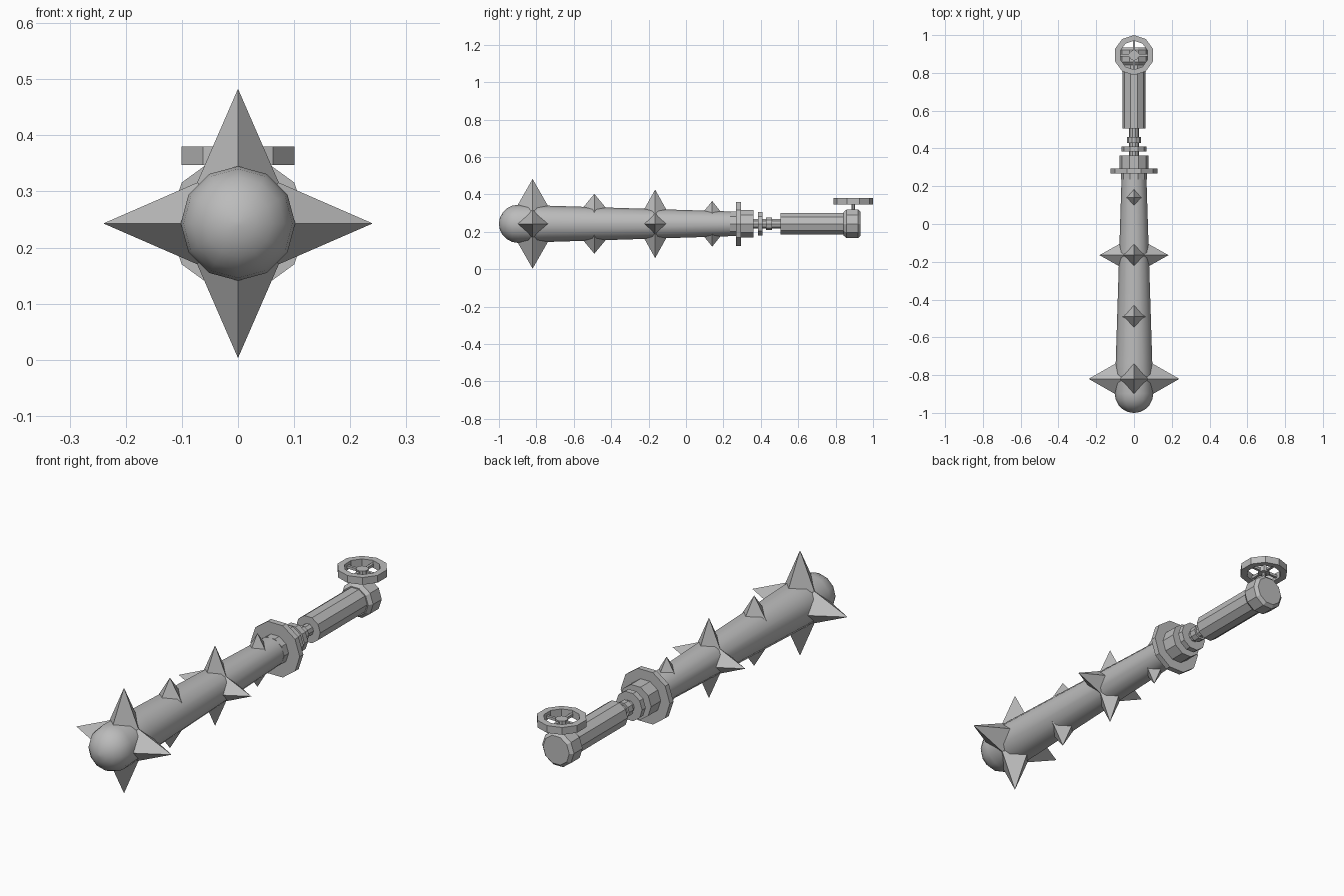
import bpy, bmesh, math
from mathutils import Matrix, Vector

if "Cube" in bpy.data.objects:
    bpy.data.objects.remove(bpy.data.objects["Cube"])

AXIS_Z = 0.243
grey = bpy.data.materials.new("iron grey")
grey.diffuse_color = (0.5, 0.5, 0.5, 1)
grey.use_nodes = True
grey.node_tree.nodes["Principled BSDF"].inputs["Base Color"].default_value = grey.diffuse_color


def finish(name, bm, smooth=None):
    bmesh.ops.recalc_face_normals(bm, faces=bm.faces)
    me = bpy.data.meshes.new(name)
    bm.to_mesh(me)
    bm.free()
    ob = bpy.data.objects.new(name, me)
    bpy.context.collection.objects.link(ob)
    me.materials.append(grey)
    if smooth:
        bpy.ops.object.select_all(action='DESELECT')
        ob.select_set(True)
        bpy.context.view_layer.objects.active = ob
        bpy.ops.object.shade_smooth_by_angle(angle=math.radians(smooth))
    return ob


def lathe(name, profile, sides=10, smooth=None):
    """Solid of revolution about the long y axis; profile holds (y, radius)."""
    bm = bmesh.new()
    rings = []
    for y, r in profile:
        rings.append([bm.verts.new((r * math.cos(a), y, AXIS_Z + r * math.sin(a)))
                      for a in (math.tau * i / sides for i in range(sides))])
    for a, b in zip(rings, rings[1:]):
        for i in range(sides):
            j = (i + 1) % sides
            bm.faces.new((a[i], a[j], b[j], b[i]))
    bm.faces.new(rings[0])
    bm.faces.new(rings[-1])
    return finish(name, bm, smooth)


def spike(name, y, tip, base, half_x, half_y, angle):
    """Four-sided spike pointing away from the axis, edges along the axes."""
    bm = bmesh.new()
    top = bm.verts.new((0, y, tip))
    ring = [bm.verts.new(p) for p in ((half_x, y, base), (0, y + half_y, base),
                                      (-half_x, y, base), (0, y - half_y, base))]
    for i in range(4):
        bm.faces.new((ring[i], ring[(i + 1) % 4], top))
    bm.faces.new(ring[::-1])
    bm.transform(Matrix.Translation((0, 0, AXIS_Z)) @ Matrix.Rotation(angle, 4, 'Y'))
    return finish(name, bm)


def upright(name, z0, z1, radius, y, sides=10):
    bm = bmesh.new()
    bmesh.ops.create_cone(bm, cap_ends=True, segments=sides, radius1=radius,
                          radius2=radius, depth=z1 - z0,
                          matrix=Matrix.Translation((0, y, (z0 + z1) / 2)))
    return finish(name, bm)


# Club shaft with a rounded striking end
R = 0.102
dome = [(-0.898 - R * math.cos(t), R * math.sin(t))
        for t in (math.radians(a) for a in (3, 18, 36, 54, 72, 90))]
lathe("club_shaft", dome + [(-0.74, 0.097), (0.24, 0.066)], 12, 40)

# Spikes: y, tip, base, half x, half y, number around the shaft
for k, (y, tip, base, hx, hy, count) in enumerate((
        (-0.82, 0.24, 0.07, 0.074, 0.097, 4),
        (-0.49, 0.16, 0.06, 0.062, 0.083, 2),
        (-0.165, 0.183, 0.045, 0.061, 0.077, 4),
        (0.14, 0.122, 0.045, 0.046, 0.062, 2))):
    for i in range(count):
        spike(f"spike_{k + 1}_{i + 1}", y, tip, base, hx, hy, math.tau * i / count)

# Guard collars and neck
lathe("front_collar", [(0.235, 0.068), (0.27, 0.068)])
lathe("guard_disc", [(0.267, 0.124), (0.293, 0.124)])
lathe("rear_collar", [(0.29, 0.078), (0.362, 0.078)])
lathe("neck_rod", [(0.355, 0.027), (0.51, 0.027)])
lathe("neck_disc", [(0.384, 0.066), (0.41, 0.066)])
lathe("neck_ring", [(0.428, 0.036), (0.46, 0.036)])

# Grip and pommel
lathe("grip", [(0.505, 0.061), (0.85, 0.061)])
lathe("pommel", [(0.842, 0.066), (0.858, 0.08), (0.92, 0.08), (0.934, 0.066)])

# Ring wheel on top of the pommel
WY = 0.894
bm = bmesh.new()
loops = []
for r, z in ((0.106, 0.347), (0.106, 0.38), (0.076, 0.38), (0.076, 0.347)):
    loops.append([bm.verts.new((r * math.cos(a), WY + r * math.sin(a), z))
                  for a in (math.tau * (i + 0.5) / 10 for i in range(10))])
for n in range(4):
    a, b = loops[n], loops[(n + 1) % 4]
    for i in range(10):
        j = (i + 1) % 10
        bm.faces.new((a[i], a[j], b[j], b[i]))
finish("wheel_rim", bm)
upright("wheel_hub", 0.35, 0.372, 0.027, WY)
upright("wheel_post", 0.31, 0.355, 0.01, WY)
for name, size in (("wheel_spoke_across", (0.15, 0.012, 0.012)),
                   ("wheel_spoke_along", (0.012, 0.15, 0.012))):
    bm = bmesh.new()
    bmesh.ops.create_cube(bm, size=1, matrix=Matrix.Translation((0, WY, 0.361))
                          @ Matrix.Diagonal(Vector(size)).to_4x4())
    finish(name, bm)
